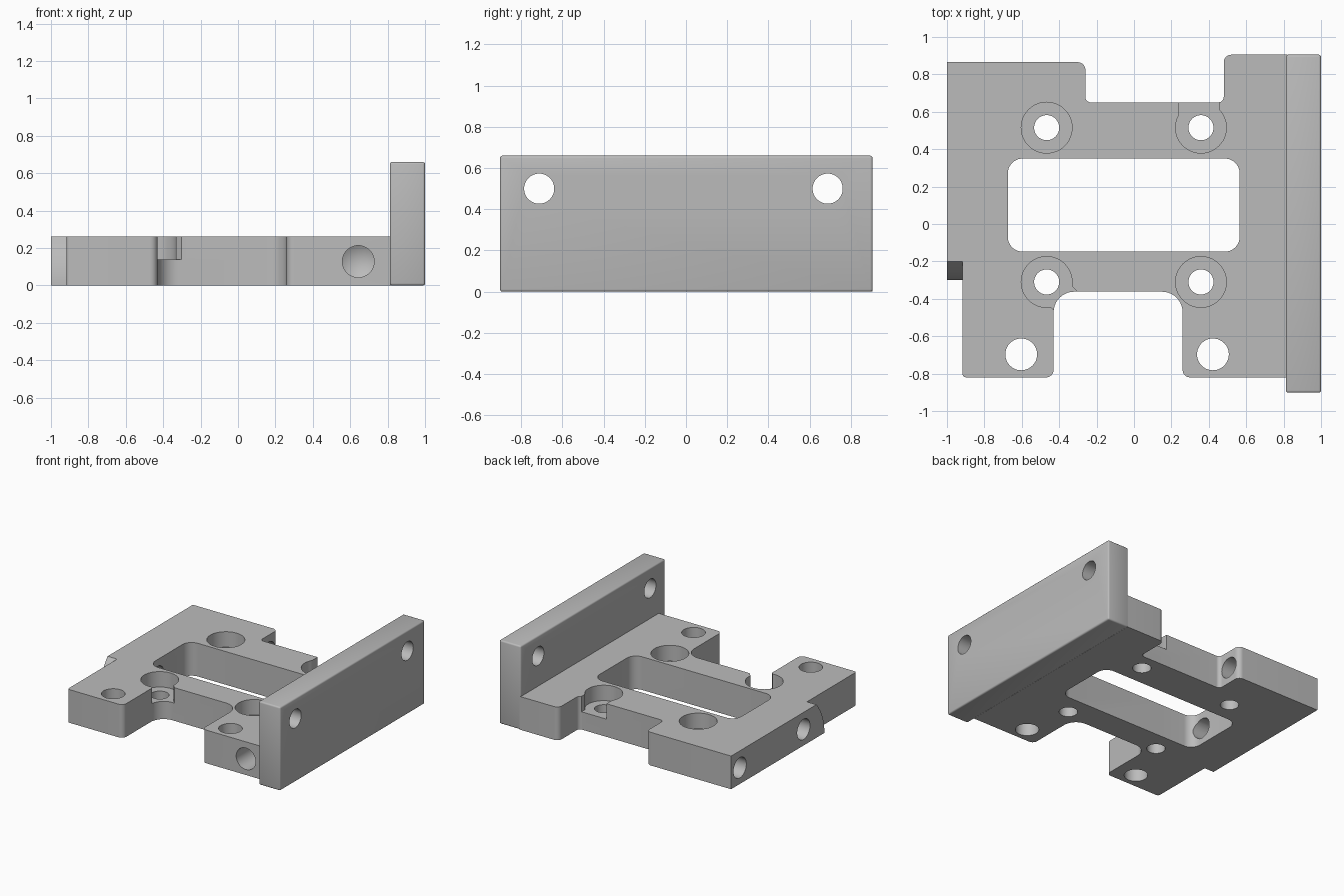
import bpy, bmesh, math
from mathutils import Matrix, Vector

default = bpy.data.objects.get("Cube")
if default:
    bpy.data.objects.remove(default, do_unlink=True)

steel = bpy.data.materials.new("plain grey")
steel.use_nodes = True
GREY = (0.5, 0.5, 0.5, 1)
steel.diffuse_color = GREY
steel.node_tree.nodes["Principled BSDF"].inputs["Base Color"].default_value = GREY

THICK = 0.262
FLOOR = 0.14


def add_object(name, bm):
    bmesh.ops.recalc_face_normals(bm, faces=bm.faces)
    mesh = bpy.data.meshes.new(name)
    bm.to_mesh(mesh)
    bm.free()
    mesh.materials.append(steel)
    obj = bpy.data.objects.new(name, mesh)
    bpy.context.collection.objects.link(obj)
    return obj


def rounded(corners, steps=10):
    """Turn (x, y, radius) corners into an outline with filleted corners."""
    points = []
    for i, (x, y, r) in enumerate(corners):
        p = Vector((x, y))
        if r == 0:
            points.append(p)
            continue
        a = (Vector(corners[i - 1][:2]) - p).normalized()
        b = (Vector(corners[(i + 1) % len(corners)][:2]) - p).normalized()
        center = p + (a + b) * r
        for k in range(steps + 1):
            t = k / steps * math.pi / 2
            points.append(center - b * r * math.cos(t) - a * r * math.sin(t))
    return points


def prism(name, points, low, high, matrix=None):
    """Extrude a flat outline along z, then place it."""
    bm = bmesh.new()
    face = bm.faces.new([bm.verts.new((p[0], p[1], low)) for p in points])
    top = bmesh.ops.extrude_face_region(bm, geom=[face])["geom"]
    verts = [v for v in top if isinstance(v, bmesh.types.BMVert)]
    bmesh.ops.translate(bm, verts=verts, vec=(0, 0, high - low))
    if matrix:
        bm.transform(matrix)
    return add_object(name, bm)


def rod(start, end, radius, tip=None):
    """Round cutter between two points, optionally ending in a cone."""
    start, end = Vector(start), Vector(end)
    bm = bmesh.new()
    n = 48
    rings = [[bm.verts.new((radius * math.cos(math.tau * i / n),
                            radius * math.sin(math.tau * i / n), z))
              for i in range(n)] for z in (0, (end - start).length)]
    bm.faces.new(rings[0])
    for i in range(n):
        j = (i + 1) % n
        bm.faces.new((rings[0][i], rings[0][j], rings[1][j], rings[1][i]))
    if tip:
        apex = bm.verts.new((0, 0, (end - start).length + tip))
        for i in range(n):
            bm.faces.new((rings[1][i], rings[1][(i + 1) % n], apex))
    else:
        bm.faces.new(rings[1])
    turn = (end - start).to_track_quat('Z', 'Y').to_matrix().to_4x4()
    bm.transform(Matrix.Translation(start) @ turn)
    return add_object("hole_cutter", bm)


def activate(obj):
    bpy.ops.object.select_all(action='DESELECT')
    obj.select_set(True)
    bpy.context.view_layer.objects.active = obj


def cut(obj, cutter):
    cutter.hide_render = True
    mod = obj.modifiers.new("cut", 'BOOLEAN')
    mod.operation = 'DIFFERENCE'
    mod.solver = 'EXACT'
    mod.object = cutter
    activate(obj)
    bpy.ops.object.modifier_apply(modifier=mod.name)
    bpy.data.objects.remove(cutter, do_unlink=True)


def box(x0, x1, y0, y1):
    return [(x0, y0), (x1, y0), (x1, y1), (x0, y1)]


# Base plate with front and back notches
plate = prism("base_plate", rounded([
    (-1, 0.865, 0), (-0.26, 0.865, 0.04), (-0.26, 0.65, 0.03),
    (0.48, 0.65, 0.03), (0.48, 0.905, 0.04), (0.82, 0.905, 0),
    (0.82, -0.82, 0), (0.26, -0.82, 0.04), (0.26, -0.362, 0.11),
    (-0.43, -0.362, 0.11), (-0.43, -0.82, 0.04), (-0.917, -0.82, 0.02),
    (-0.917, -0.3, 0), (-1, -0.3, 0)]), 0, THICK)

# Central window
cut(plate, prism("window_cutter", rounded([
    (-0.675, -0.148, 0.08), (0.565, -0.148, 0.08),
    (0.565, 0.35, 0.08), (-0.675, 0.35, 0.08)]), -0.1, 0.5))

# Curved end of the side ledge
radius = 0.393
arc = [(radius - 0.3 - math.sqrt(radius ** 2 - z ** 2), z)
       for z in [THICK * k / 12 for k in range(13)]]
profile = [(-0.4, -0.05), (-0.3, -0.05)] + arc + [(arc[-1][0], 0.4), (-0.4, 0.4)]
to_side = Matrix(((0, 0, 1, 0), (1, 0, 0, 0), (0, 1, 0, 0), (0, 0, 0, 1)))
cut(plate, prism("ledge_cutter", profile, -1.1, -0.917, to_side))

# Counterbored screw holes
for x in (-0.467, 0.358):
    for y in (0.515, -0.31):
        cut(plate, rod((x, y, FLOOR), (x, y, 0.5), 0.136))
        cut(plate, rod((x, y, -0.1), (x, y, 0.4), 0.067))

# Openings where two counterbores break into the notches
cut(plate, prism("back_opening_cutter", box(0.24, 0.458, 0.53, 0.7), FLOOR, 0.5))
diagonal = Matrix.Translation((-0.467, -0.31, 0)) @ Matrix.Rotation(-math.pi / 4, 4, 'Z')
cut(plate, prism("front_opening_cutter", box(0.06, 0.2, -0.08, 0.08),
                 FLOOR, 0.5, diagonal))

# Vertical holes in the front legs
for x in (-0.603, 0.422):
    cut(plate, rod((x, -0.697, -0.1), (x, -0.697, 0.4), 0.085))

# Side cross holes and the blind drilled front hole
cut(plate, rod((-1.1, 0.755, 0.128), (-0.15, 0.755, 0.128), 0.08))
cut(plate, rod((-1.1, -0.04, 0.128), (-0.5, -0.04, 0.128), 0.08))
cut(plate, rod((0.643, -0.9, 0.128), (0.643, -0.3, 0.128), 0.085, 0.05))

# Upright flange with softened edges and two mounting holes
flange = prism("side_flange", box(0.812, 1, -0.902, 0.905), 0, 0.66)
bevel = flange.modifiers.new("soft_edges", 'BEVEL')
bevel.width = 0.012
bevel.segments = 3
activate(flange)
bpy.ops.object.modifier_apply(modifier=bevel.name)
for y in (-0.712, 0.687):
    cut(flange, rod((0.7, y, 0.5), (1.1, y, 0.5), 0.073))

for obj in (plate, flange):
    activate(obj)
    bpy.ops.object.shade_smooth_by_angle(angle=math.radians(30))
